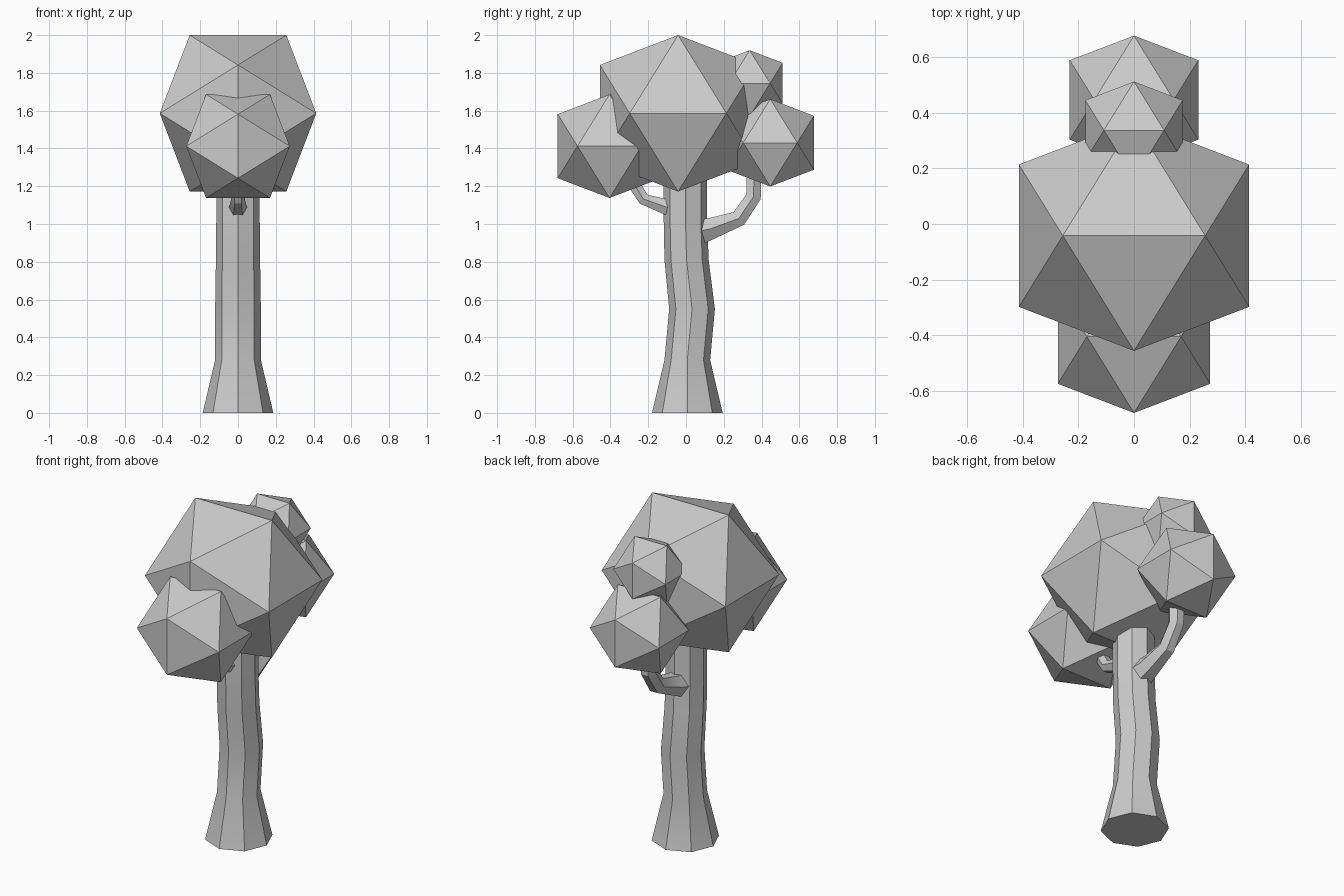
import bpy, bmesh, math
from mathutils import Vector

if "Cube" in bpy.data.objects:
    bpy.data.objects.remove(bpy.data.objects["Cube"])


def tube(name, path, sides):
    """Loft rings along a path in the y-z plane; path = (y, z, radius, ring tilt in degrees)."""
    bm = bmesh.new()
    rings = []
    for y, z, r, tilt in path:
        t = math.radians(tilt)
        across = Vector((0, math.cos(t), math.sin(t)))
        ring = []
        for i in range(sides):
            a = 2 * math.pi * i / sides
            ring.append(bm.verts.new(Vector((r * math.cos(a), y, z)) + across * r * math.sin(a)))
        rings.append(ring)
    for lo, hi in zip(rings, rings[1:]):
        for i in range(sides):
            j = (i + 1) % sides
            bm.faces.new((lo[i], lo[j], hi[j], hi[i]))
    bm.faces.new(rings[0])
    bm.faces.new(rings[-1])
    bmesh.ops.recalc_face_normals(bm, faces=bm.faces)
    mesh = bpy.data.meshes.new(name)
    bm.to_mesh(mesh)
    bm.free()
    obj = bpy.data.objects.new(name, mesh)
    bpy.context.collection.objects.link(obj)
    bpy.ops.object.select_all(action='DESELECT')
    obj.select_set(True)
    bpy.context.view_layer.objects.active = obj
    bpy.ops.object.shade_smooth_by_angle(angle=math.radians(30))
    return obj


def leaf_clump(name, y, z, b):
    """Icosahedron with edges parallel to the axes and half-extent b."""
    a = b * 2 / (1 + math.sqrt(5))
    bm = bmesh.new()
    for s in (-1, 1):
        for t in (-1, 1):
            for p in ((s * a, 0, t * b), (s * b, t * a, 0), (0, s * b, t * a)):
                bm.verts.new(Vector(p) + Vector((0, y, z)))
    bmesh.ops.convex_hull(bm, input=bm.verts)
    bmesh.ops.recalc_face_normals(bm, faces=bm.faces)
    mesh = bpy.data.meshes.new(name)
    bm.to_mesh(mesh)
    bm.free()
    bpy.context.collection.objects.link(bpy.data.objects.new(name, mesh))


# Trunk with flared foot and slight bend
tube("trunk", [(0.007, 0, 0.187, 0), (0.007, 0.28, 0.121, 0), (0.032, 0.55, 0.121, 0),
               (0.003, 0.81, 0.117, 0), (-0.003, 1.02, 0.115, 0), (-0.003, 1.30, 0.115, 0)], 8)

# Branches, flared where they leave the trunk
tube("back_branch", [(0.04, 0.955, 0.085, -70), (0.13, 0.975, 0.066, -70), (0.28, 1.03, 0.05, -50),
                     (0.358, 1.145, 0.046, -20), (0.36, 1.30, 0.046, 0)], 6)
tube("front_branch", [(-0.04, 1.075, 0.06, 70), (-0.11, 1.092, 0.046, 70), (-0.225, 1.132, 0.036, 50),
                      (-0.265, 1.195, 0.038, 20), (-0.28, 1.30, 0.038, 10)], 6)

# Foliage
leaf_clump("main_foliage", -0.042, 1.586, 0.414)
leaf_clump("front_foliage", -0.405, 1.412, 0.274)
leaf_clump("back_foliage", 0.446, 1.43, 0.231)
leaf_clump("upper_back_foliage", 0.337, 1.745, 0.175)
